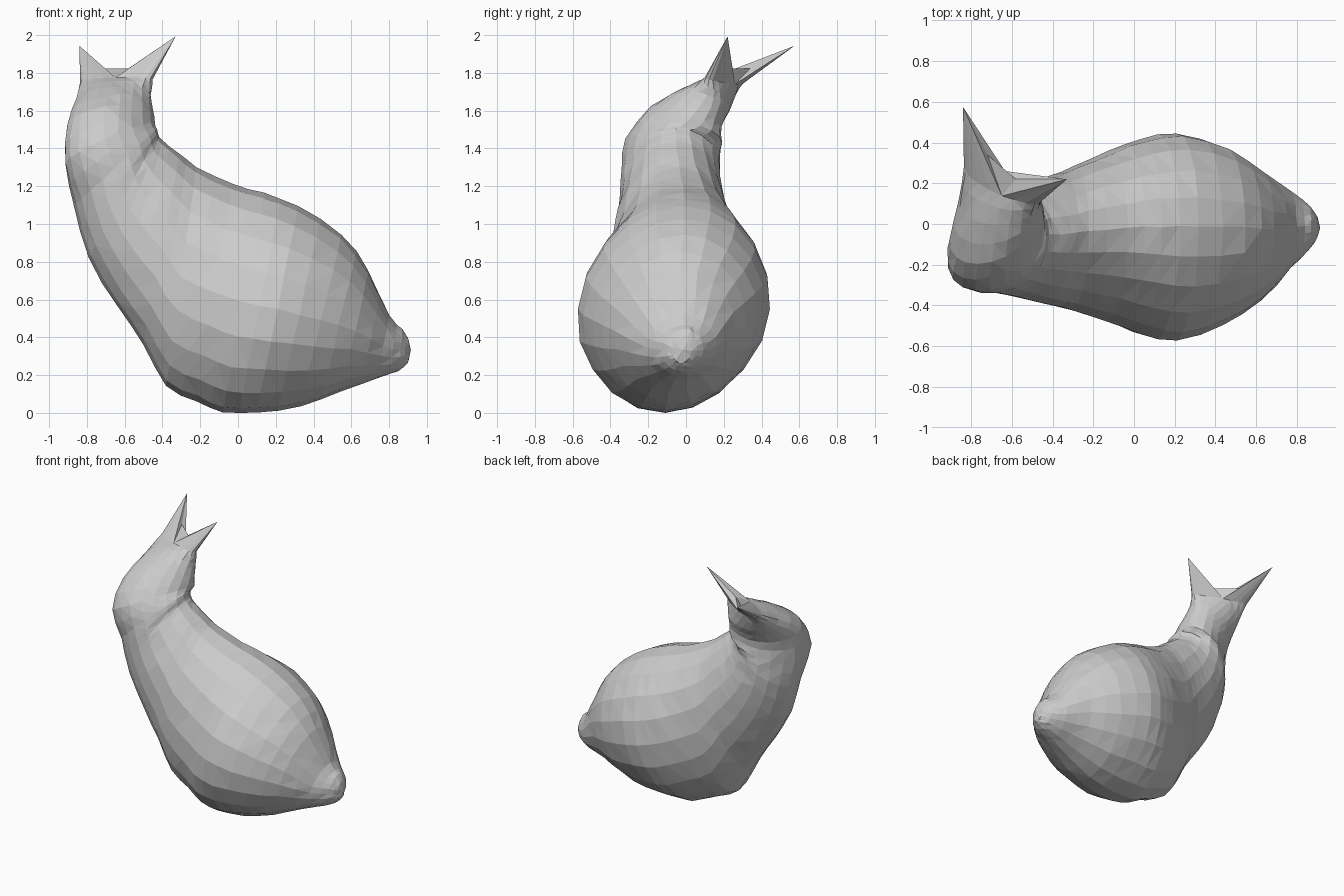
import bpy
import bmesh
import math
import random
from mathutils import Vector

random.seed(4)
SEGMENTS = 20
QUARTER = SEGMENTS // 4

default_cube = bpy.data.objects.get("Cube")
if default_cube:
    bpy.data.objects.remove(default_cube, do_unlink=True)


def make_material(name, colour):
    material = bpy.data.materials.new(name)
    material.use_nodes = True
    material.diffuse_color = colour
    shader = material.node_tree.nodes["Principled BSDF"]
    shader.inputs["Base Color"].default_value = colour
    shader.inputs["Roughness"].default_value = 0.8
    return material


def ring_points(outer, inner, side, pinch):
    """Oval through two opposite points, narrowed towards both by the pinch."""
    centre = (outer + inner) / 2
    reach = (outer - inner) / 2
    points = []
    for index in range(SEGMENTS):
        angle = math.tau * index / SEGMENTS
        across = math.sin(angle) * (1 - pinch * math.cos(angle) ** 2)
        points.append(centre + reach * math.cos(angle) + side * across)
    return points


def add_middle_rings(rings):
    """Put a smoothly interpolated ring between each neighbouring pair."""
    result = [rings[0]]
    for index in range(len(rings) - 1):
        before = rings[max(index - 1, 0)]
        after = rings[min(index + 2, len(rings) - 1)]
        result.append([(9 * (b + c) - a - d) / 16 for a, b, c, d in
                       zip(before, rings[index], rings[index + 1], after)])
        result.append(rings[index + 1])
    return result


def uneven(point, amount):
    return point + Vector([random.uniform(-amount, amount) for axis in range(3)])


def bridge(mesh, first, second):
    for index in range(SEGMENTS):
        after = (index + 1) % SEGMENTS
        mesh.faces.new((first[index], first[after], second[after], second[index]))


def fan(mesh, tip, path):
    for start, end in zip(path, path[1:]):
        mesh.faces.new((tip, start, end))


# Body sections from the pointed end to the neck:
# lower x, lower z, upper x, upper z, middle y, half width
body_sections = [
    (0.90, 0.28, 0.90, 0.41, -0.02, 0.05),
    (0.85, 0.24, 0.87, 0.46, -0.02, 0.11),
    (0.74, 0.20, 0.80, 0.53, -0.03, 0.19),
    (0.55, 0.13, 0.69, 0.77, -0.06, 0.32),
    (0.33, 0.05, 0.55, 0.96, -0.06, 0.435),
    (0.10, 0.02, 0.32, 1.11, -0.065, 0.51),
    (-0.08, 0.02, 0.14, 1.18, -0.06, 0.48),
    (-0.22, 0.08, -0.03, 1.23, -0.06, 0.42),
    (-0.38, 0.16, -0.22, 1.32, -0.07, 0.355),
    (-0.50, 0.38, -0.31, 1.39, -0.08, 0.32),
    (-0.64, 0.58, -0.40, 1.46, -0.08, 0.29),
    (-0.79, 0.84, -0.42, 1.49, -0.08, 0.27),
    (-0.87, 1.11, -0.43, 1.52, -0.08, 0.26),
]

# Neck sections flattening into the forked fin:
# outer point, inner point, half width, backward tilt
neck_sections = [
    ((-0.915, -0.14, 1.33), (-0.44, 0.0, 1.55), 0.25, 0.12),
    ((-0.905, -0.07, 1.53), (-0.45, 0.06, 1.62), 0.18, 0.35),
    ((-0.86, 0.12, 1.66), (-0.46, 0.11, 1.70), 0.12, 0.5),
    ((-0.835, 0.28, 1.77), (-0.45, 0.12, 1.78), 0.06, 0.3),
]

rings = []
for low_x, low_z, high_x, high_z, middle, width in body_sections:
    low = Vector((low_x, middle - width * 0.1, low_z))
    high = Vector((high_x, middle + width * 0.1, high_z))
    rings.append(ring_points(low, high, Vector((0, width, 0)), 0.08))
for outer, inner, width, tilt in neck_sections:
    side = Vector((width * 0.12, width, -width * tilt))
    rings.append(ring_points(Vector(outer), Vector(inner), side, 0))

mesh = bmesh.new()
skin = [[mesh.verts.new(uneven(point, 0.003)) for point in ring]
        for ring in add_middle_rings(rings)]
for first, second in zip(skin, skin[1:]):
    bridge(mesh, first, second)

# Pointed end
end_tip = mesh.verts.new((0.915, -0.02, 0.35))
fan(mesh, end_tip, skin[0] + skin[0][:1])

# Two fin spikes with a flat valley between them
rim = skin[-1]
outer_tip = mesh.verts.new((-0.84, 0.575, 1.96))
inner_tip = mesh.verts.new((-0.33, 0.22, 2.01))
outer_valley = mesh.verts.new((-0.72, 0.34, 1.84))
inner_valley = mesh.verts.new((-0.58, 0.22, 1.84))
back, front = rim[QUARTER], rim[3 * QUARTER]
outer_half = rim[3 * QUARTER:] + rim[:QUARTER + 1]
inner_half = rim[QUARTER:3 * QUARTER + 1]
fan(mesh, outer_tip, [outer_valley] + outer_half + [outer_valley])
fan(mesh, inner_tip, [inner_valley] + inner_half + [inner_valley])
mesh.faces.new((back, inner_valley, outer_valley))
mesh.faces.new((front, outer_valley, inner_valley))

# Faceted triangle surface resting on the ground
bmesh.ops.triangulate(mesh, faces=mesh.faces[:])
bmesh.ops.recalc_face_normals(mesh, faces=mesh.faces[:])
lowest = min(vertex.co.z for vertex in mesh.verts)
bmesh.ops.translate(mesh, verts=mesh.verts[:], vec=(0, 0, -lowest))

data = bpy.data.meshes.new("body_with_forked_fin")
mesh.to_mesh(data)
mesh.free()
data.materials.append(make_material("plain_grey", (0.6, 0.6, 0.6, 1)))
body = bpy.data.objects.new("body_with_forked_fin", data)
bpy.context.collection.objects.link(body)
